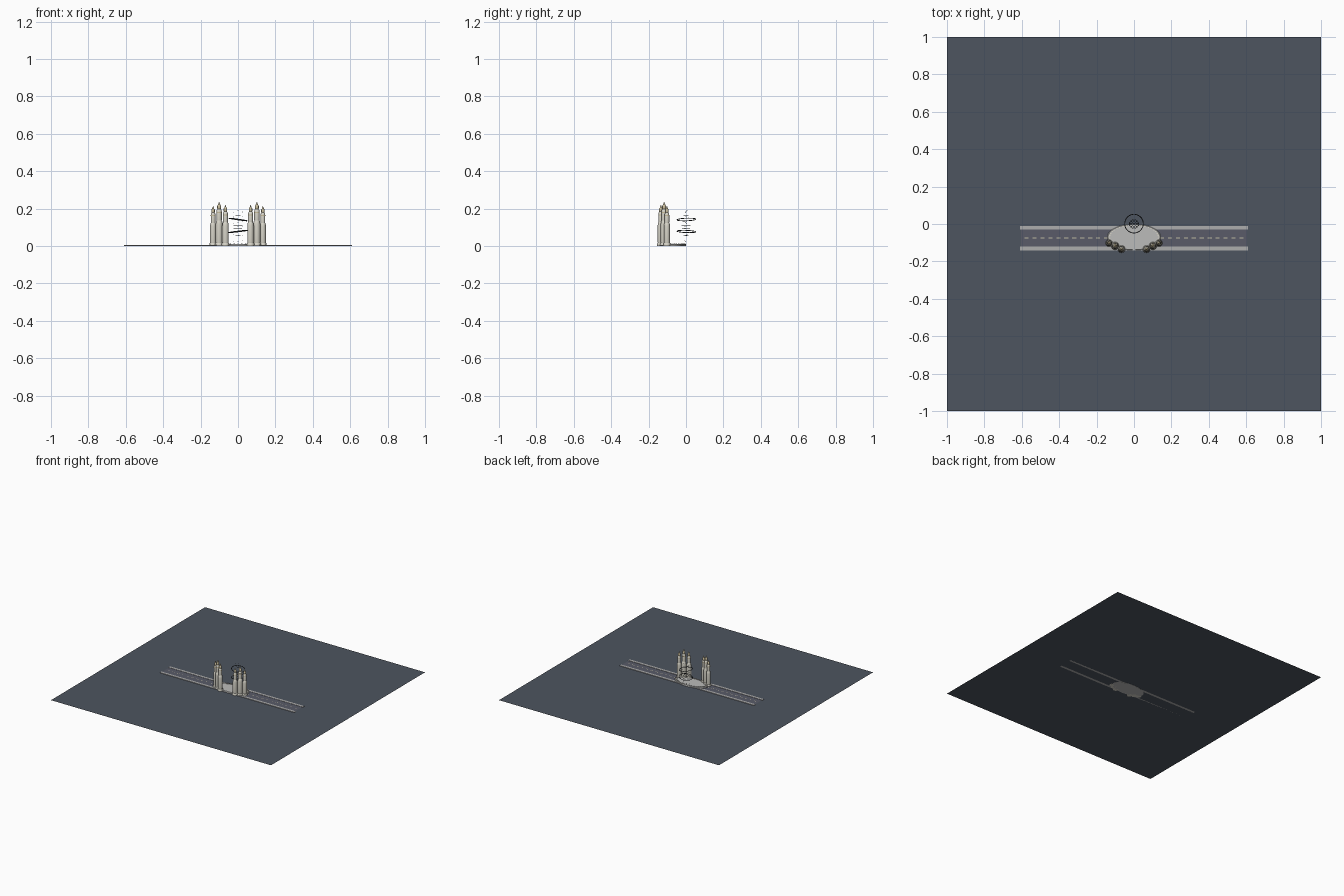
import bpy, bmesh, math, random
from mathutils import Vector, Euler

if "Cube" in bpy.data.objects:
    bpy.data.objects.remove(bpy.data.objects["Cube"])

random.seed(4)

def material(name, rgb):
    m = bpy.data.materials.new(name)
    m.diffuse_color = (*rgb, 1)
    m.use_nodes = True
    m.node_tree.nodes["Principled BSDF"].inputs["Base Color"].default_value = m.diffuse_color
    return m

GROUND = material("slate", (0.075, 0.09, 0.115))
ROAD = material("asphalt", (0.10, 0.105, 0.14))
CURB = material("pale_concrete", (0.42, 0.42, 0.42))
PAINT = material("lane_paint", (0.55, 0.52, 0.38))
STONE = material("cream_stone", (0.68, 0.66, 0.58))
TAN = material("tan_stone", (0.60, 0.52, 0.34))
PLAZA = material("plaza_stone", (0.50, 0.50, 0.49))
DARK = material("dark_metal", (0.04, 0.045, 0.05))

def finish(name, bm, mat, smooth=False):
    bmesh.ops.recalc_face_normals(bm, faces=bm.faces)
    me = bpy.data.meshes.new(name)
    bm.to_mesh(me)
    bm.free()
    ob = bpy.data.objects.new(name, me)
    bpy.context.collection.objects.link(ob)
    me.materials.append(mat)
    if smooth:
        bpy.ops.object.select_all(action='DESELECT')
        ob.select_set(True)
        bpy.context.view_layer.objects.active = ob
        bpy.ops.object.shade_smooth_by_angle(angle=math.radians(35))
    return ob

def sheet(name, x0, x1, y0, y1, z, mat):
    bm = bmesh.new()
    bm.faces.new([bm.verts.new(c) for c in
                  ((x0, y0, z), (x1, y0, z), (x1, y1, z), (x0, y1, z))])
    ob = finish(name, bm, mat)
    if ob.data.polygons[0].normal.z < 0:
        ob.data.flip_normals()
    return ob

def box(name, x0, x1, y0, y1, z0, z1, mat):
    bm = bmesh.new()
    bmesh.ops.create_cube(bm, size=1)
    for v in bm.verts:
        v.co = Vector(((x0 + x1) / 2 + v.co.x * (x1 - x0),
                       (y0 + y1) / 2 + v.co.y * (y1 - y0),
                       (z0 + z1) / 2 + v.co.z * (z1 - z0)))
    return finish(name, bm, mat)

def lathe(name, profile, x, y, mat, sides=16, sx=1, sy=1):
    bm = bmesh.new()
    rings = []
    for r, z in profile:
        rings.append([bm.verts.new((x + r * sx * math.cos(2 * math.pi * i / sides),
                                    y + r * sy * math.sin(2 * math.pi * i / sides), z))
                      for i in range(sides)])
    for a, b in zip(rings, rings[1:]):
        for i in range(sides):
            j = (i + 1) % sides
            bm.faces.new((a[i], a[j], b[j], b[i]))
    bm.faces.new(rings[0])
    bm.faces.new(rings[-1])
    return finish(name, bm, mat, True)

def ring(name, radius, tube, loc, tilt, mat):
    bpy.ops.mesh.primitive_torus_add(major_radius=radius, minor_radius=tube,
                                     major_segments=48, minor_segments=8,
                                     location=loc, rotation=tilt)
    ob = bpy.context.object
    ob.name = name
    ob.data.materials.append(mat)
    bpy.ops.object.shade_smooth_by_angle()

# ground and road
sheet("ground", -1, 1, -1, 1, 0.001, GROUND)
sheet("road", -0.605, 0.605, -0.12, -0.03, 0.003, ROAD)
box("back_sidewalk", -0.61, 0.61, -0.03, -0.01, 0.001, 0.005, CURB)
box("front_sidewalk", -0.61, 0.61, -0.141, -0.121, 0.001, 0.005, CURB)
for i in range(28):
    x = -0.575 + i * 0.0426
    if abs(x) > 0.13:
        sheet("lane_dash", x - 0.011, x + 0.011, -0.0775, -0.0735, 0.004, PAINT)

# oval plaza with raised rim
lathe("plaza", [(1, 0), (1, 0.008), (0.97, 0.011), (0.88, 0.011), (0.88, 0.008)],
      0, -0.07, PLAZA, 48, 0.143, 0.07)
for i in range(40):
    a = 2 * math.pi * i / 40
    x, y = 0.132 * math.cos(a), -0.07 + 0.064 * math.sin(a)
    if y > -0.1:
        box("rim_block", x - 0.004, x + 0.004, y - 0.003, y + 0.003, 0.008, 0.014, STONE)

# tower clusters, mirrored left and right
TOWERS = [(0.133, -0.102, 0.215, 0.94), (0.101, -0.117, 0.237, 1.06), (0.067, -0.134, 0.221, 1.0)]
for side in (-1, 1):
    for tx, ty, h, s in TOWERS:
        x = tx * side
        k = h / 0.237
        lathe("tower_footing", [(0.020 * s, 0), (0.020 * s, 0.014), (0.018 * s, 0.017)],
              x, ty, STONE)
        lathe("tower_shaft", [(0.0165 * s, 0.016), (0.0175 * s, 0.022), (0.0175 * s, 0.115 * k),
                              (0.016 * s, 0.13 * k), (0.013 * s, 0.137 * k)], x, ty, STONE)
        lathe("tower_upper_shaft", [(0.013 * s, 0.135 * k), (0.0135 * s, 0.142 * k),
                                    (0.0135 * s, 0.183 * k), (0.0115 * s, 0.194 * k),
                                    (0.008 * s, 0.198 * k)], x, ty, STONE)
        lathe("tower_collar", [(0.0142 * s, 0.176 * k), (0.0142 * s, 0.182 * k)], x, ty, TAN)
        lathe("tower_lantern", [(0.008 * s, 0.196 * k), (0.0095 * s, 0.2 * k),
                                (0.0095 * s, 0.214 * k), (0.007 * s, 0.219 * k)], x, ty, TAN)
        lathe("tower_spire", [(0.007 * s, 0.218 * k), (0.003 * s, 0.228 * k),
                              (0.0006, h)], x, ty, TAN, 12)

# tilted floating rings
ring("upper_ring", 0.050, 0.0022, (0, 0.002, 0.142), (0.04, 0.14, 0), DARK)
ring("lower_ring", 0.050, 0.0022, (0, 0.002, 0.078), (-0.04, -0.12, 0), DARK)

# small floating discs and orbs inside the rings
for z, r in ((0.055, 0.012), (0.092, 0.02), (0.112, 0.024), (0.162, 0.012)):
    ring("inner_ring", r, 0.001, (0, 0, z), (0, 0, 0), DARK)
for z in (0.03, 0.06, 0.10, 0.125, 0.16, 0.185):
    for x in (-0.026, 0, 0.026):
        bm = bmesh.new()
        bmesh.ops.create_icosphere(bm, subdivisions=1, radius=0.0022)
        bmesh.ops.translate(bm, verts=bm.verts,
                            vec=(x, random.uniform(-0.008, 0.006), z + random.uniform(-0.006, 0.006)))
        finish("floating_orb", bm, DARK)
